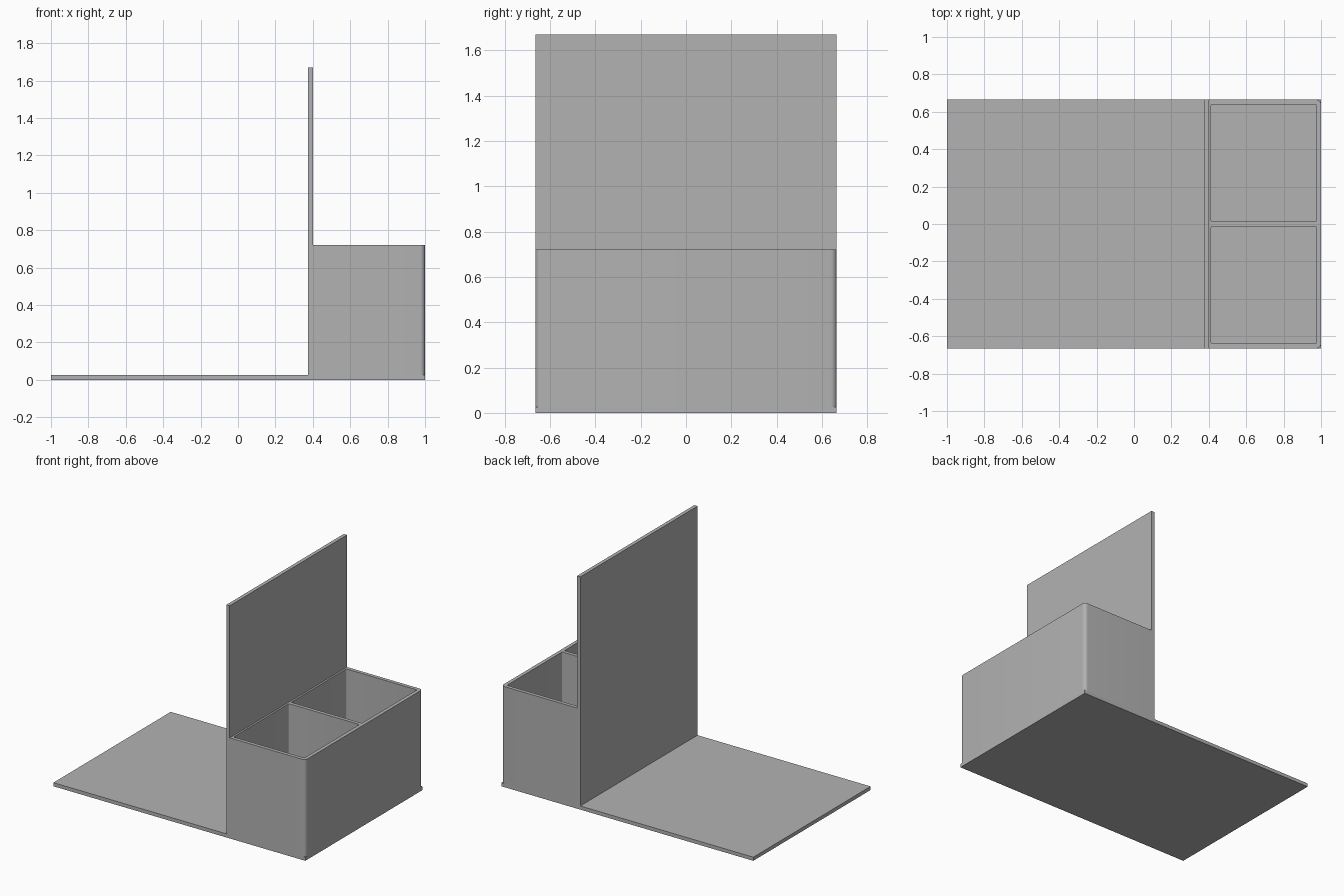
import bpy
from math import sin, cos, pi, radians

cube = bpy.data.objects.get("Cube")
if cube:
    bpy.data.objects.remove(cube, do_unlink=True)

grey = bpy.data.materials.new("plain_grey")
grey.use_nodes = True
colour = (0.45, 0.45, 0.45, 1)
grey.diffuse_color = colour
grey.node_tree.nodes["Principled BSDF"].inputs["Base Color"].default_value = colour

HALF = 0.665     # half depth
T = 0.026        # sheet thickness
PANEL_X = 0.374
BOX_X = PANEL_X + T
BOX_TOP = 0.722
PANEL_TOP = 1.67


def slab(name, x0, x1, z0, z1):
    """Rectangular sheet spanning the full depth."""
    bpy.ops.mesh.primitive_cube_add(size=1, location=((x0 + x1) / 2, 0, (z0 + z1) / 2))
    ob = bpy.context.object
    ob.name = name
    ob.scale = (x1 - x0, 2 * HALF, z1 - z0)
    bpy.ops.object.transform_apply(location=False, rotation=False, scale=True)
    ob.data.materials.append(grey)
    return ob


def rounded_rect(x0, x1, y0, y1, r_left, r_right, steps=8):
    """Outline with separate corner radii on the two x sides."""
    pts = []
    corners = [(x1, y1, -1, -1, r_right), (x0, y1, 1, -1, r_left),
               (x0, y0, 1, 1, r_left), (x1, y0, -1, 1, r_right)]
    for i, (x, y, sx, sy, r) in enumerate(corners):
        if r == 0:
            pts.append((x, y))
            continue
        for k in range(steps + 1):
            a = (i + k / steps) * pi / 2
            pts.append((x + sx * r + r * cos(a), y + sy * r + r * sin(a)))
    return pts


# Base plate and upright panel
slab("base_plate", -1, 1, 0, T)
slab("upright_panel", PANEL_X, BOX_X, T, PANEL_TOP)

# Two-compartment box: outer outline with two pocket holes, extruded upward
outlines = [rounded_rect(BOX_X, 1, -HALF, HALF, 0, T)]
for y0, y1 in ((T / 2, HALF - T), (T - HALF, -T / 2)):
    outlines.append(rounded_rect(BOX_X + T / 2, 1 - T, y0, y1, 0.006, 0.006, 4))

curve = bpy.data.curves.new("compartment_box", "CURVE")
curve.dimensions = "2D"
curve.fill_mode = "BOTH"
curve.extrude = (BOX_TOP - T) / 2
for pts in outlines:
    spline = curve.splines.new("POLY")
    spline.points.add(len(pts) - 1)
    for p, (x, y) in zip(spline.points, pts):
        p.co = (x, y, 0, 1)
    spline.use_cyclic_u = True
box = bpy.data.objects.new("compartment_box", curve)
box.location.z = (BOX_TOP + T) / 2
bpy.context.collection.objects.link(box)

bpy.ops.object.select_all(action="DESELECT")
box.select_set(True)
bpy.context.view_layer.objects.active = box
bpy.ops.object.convert(target="MESH")
box = bpy.context.object
box.data.materials.clear()
box.data.materials.append(grey)
bpy.ops.object.mode_set(mode="EDIT")
bpy.ops.mesh.select_all(action="SELECT")
bpy.ops.mesh.remove_doubles(threshold=0.0001)
bpy.ops.mesh.normals_make_consistent(inside=False)
bpy.ops.object.mode_set(mode="OBJECT")
bpy.ops.object.shade_smooth_by_angle(angle=radians(30))
